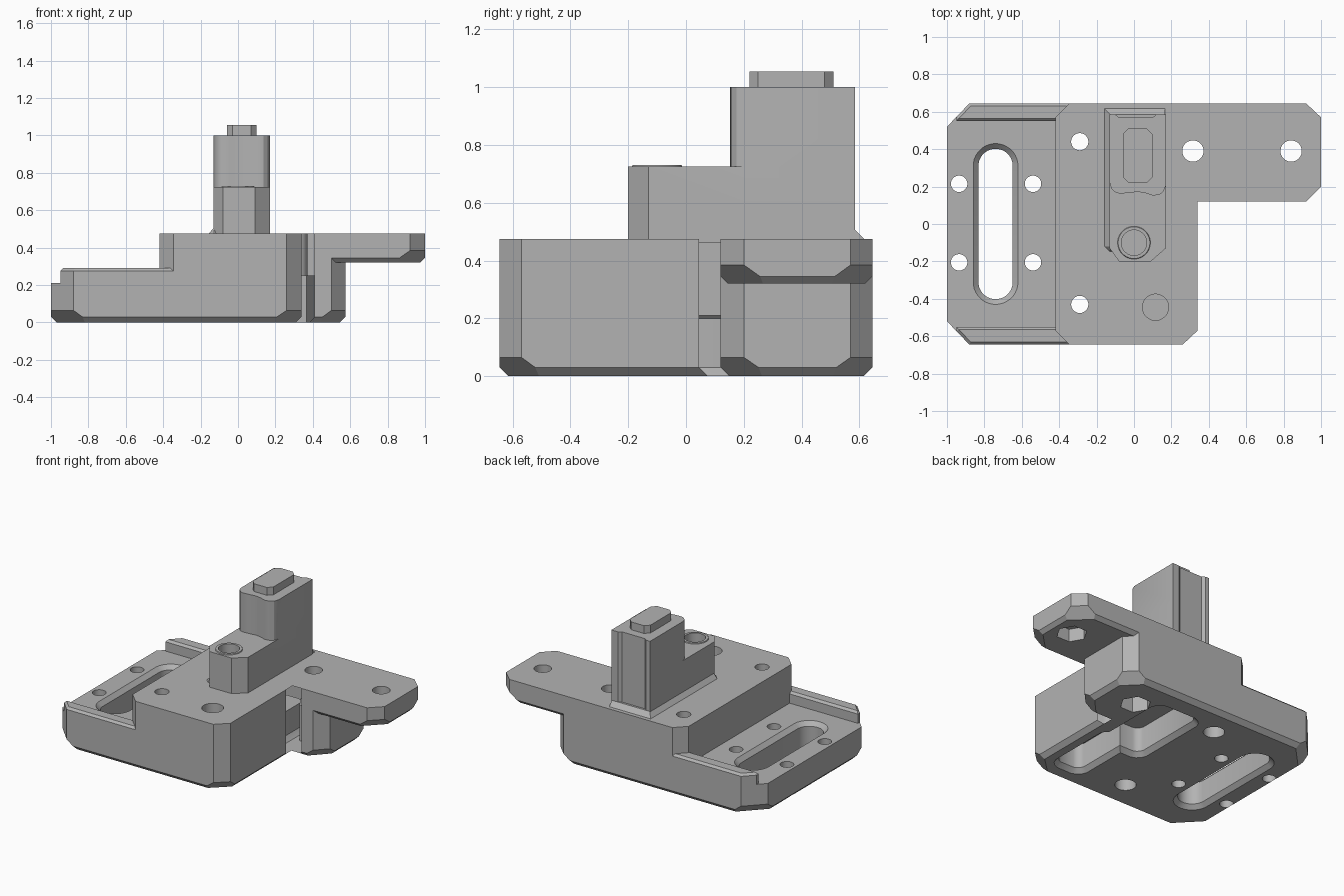
import bpy, bmesh
from math import cos, sin, pi
from mathutils import Vector

if "Cube" in bpy.data.objects:
    bpy.data.objects.remove(bpy.data.objects["Cube"], do_unlink=True)

GREY = (0.45, 0.45, 0.45, 1)
mat = bpy.data.materials.new("plain grey")
mat.use_nodes = True
mat.diffuse_color = GREY
mat.node_tree.nodes["Principled BSDF"].inputs["Base Color"].default_value = GREY


def finish(bm, name):
    bmesh.ops.recalc_face_normals(bm, faces=bm.faces)
    mesh = bpy.data.meshes.new(name)
    bm.to_mesh(mesh)
    bm.free()
    mesh.materials.append(mat)
    ob = bpy.data.objects.new(name, mesh)
    bpy.context.collection.objects.link(ob)
    return ob


def loft(name, rings):
    """Solid through a stack of (outline, z) rings."""
    bm = bmesh.new()
    loops = [[bm.verts.new((x, y, z)) for x, y in pts] for pts, z in rings]
    for a, b in zip(loops, loops[1:]):
        for i in range(len(a)):
            j = (i + 1) % len(a)
            bm.faces.new((a[i], a[j], b[j], b[i]))
    bm.faces.new(loops[0][::-1])
    bm.faces.new(loops[-1])
    return finish(bm, name)


def prism(name, pts, z0, z1, side=0, corner=0, top=0):
    """Convex counter-clockwise outline, with 45 degree chamfers below and above."""
    bm = bmesh.new()
    face = bm.faces.new([bm.verts.new((x, y, z0)) for x, y in pts])
    up = bmesh.ops.extrude_face_region(bm, geom=[face])["geom"]
    bmesh.ops.translate(bm, vec=(0, 0, z1 - z0),
                        verts=[v for v in up if isinstance(v, bmesh.types.BMVert)])
    for p, q in zip(pts, pts[1:] + pts[:1]):
        n = Vector((q[1] - p[1], p[0] - q[0], 0)).normalized()
        diagonal = min(abs(n.x), abs(n.y)) > 0.1
        cuts = [(z0, 1, corner if diagonal else side), (z1, -1, top)]
        for z, s, c in cuts:
            if c:
                geom = bm.verts[:] + bm.edges[:] + bm.faces[:]
                cut = bmesh.ops.bisect_plane(bm, geom=geom, plane_co=(p[0], p[1], z + s * c),
                                             plane_no=n - Vector((0, 0, s)), clear_outer=True)
                edges = [e for e in cut["geom_cut"] if isinstance(e, bmesh.types.BMEdge)]
                bmesh.ops.holes_fill(bm, edges=edges, sides=0)
    return finish(bm, name)


def rounded(cx, cy, hx, hy, r, n=8):
    """Rounded rectangle outline; hx = hy = r gives a circle."""
    out = []
    for k, (sx, sy) in enumerate([(1, 1), (-1, 1), (-1, -1), (1, -1)]):
        for i in range(n):
            a = (k + (i + 0.5) / n) * pi / 2
            out.append((cx + sx * (hx - r) + r * cos(a), cy + sy * (hy - r) + r * sin(a)))
    return out


def circle(cx, cy, r):
    return rounded(cx, cy, r, r, r)


def hexagon(cx, cy, r):
    return [(cx + r * cos(i * pi / 3), cy + r * sin(i * pi / 3)) for i in range(6)]


def combine(ob, others, operation):
    for other in others:
        mod = ob.modifiers.new("join", 'BOOLEAN')
        mod.operation, mod.solver, mod.object = operation, 'EXACT', other
        dg = bpy.context.evaluated_depsgraph_get()
        mesh = bpy.data.meshes.new_from_object(ob.evaluated_get(dg))
        ob.modifiers.clear()
        ob.data = mesh
        bpy.data.objects.remove(other, do_unlink=True)


# Base: low deck, raised block, side shoulder, inner corner and arm
base = prism("base_block", [(-1, -.52), (-.88, -.645), (.26, -.645), (.34, -.57), (.34, .645),
                            (-.88, .645), (-1, .52)], 0, .21, .03, .065)
raised = prism("raised", [(-.42, -.57), (-.345, -.645), (.26, -.645), (.34, -.57),
                          (.34, .645), (-.345, .645), (-.42, .57)], .1, .475)
shoulder = prism("shoulder", [(.1, .12), (.5, .12), (.575, .2), (.575, .57), (.5, .645),
                              (.1, .645)], 0, .475, .03, .065)
inner = prism("inner", [(.1, .045), (.34, .045), (.41, .12), (.41, .4), (.1, .4)],
              0, .475, .03, .03)
arm = prism("arm", [(.2, .12), (.92, .12), (1, .2), (1, .57), (.92, .645), (.2, .645)],
            .32, .475, .025, .065)
# Lips along both sides of the low deck
lip = [(-.95, .55), (-.3, .55), (-.3, .645), (-.88, .645), (-.95, .572)]
lips = [prism("lip", lip, .1, .29, top=.015),
        prism("lip", [(x, -y) for x, y in lip[::-1]], .1, .29, top=.015)]
combine(base, [raised, shoulder, inner, arm] + lips, 'UNION')

# Long slot, chamfered at both ends
slot = [(r, z) for r, z in [(.12, -.02), (.12, 0), (.092, .028), (.092, .182), (.12, .21), (.12, .3)]]
cutters = [loft("slot", [(rounded(-.74, 0, r, r + .31, r), z) for r, z in slot])]
# Screw holes
for x in (-.935, -.54):
    for y in (-.205, .215):
        cutters.append(loft("hole", [(circle(x, y, .044), -.1), (circle(x, y, .044), .4)]))
for y in (-.43, .44):
    steps = [(.068, -.1), (.068, .2), (.046, .2), (.046, .6)]
    cutters.append(loft("hole", [(circle(-.29, y, r), z) for r, z in steps]))
# Bolt holes with hexagonal nut seats underneath
for x, z0, z1 in ((.315, -.1, .25), (.84, .2, .41)):
    cutters.append(loft("bolt", [(circle(x, .39, .057), -.1), (circle(x, .39, .057), .6)]))
    cutters.append(loft("nut", [(hexagon(x, .39, .1), z0), (hexagon(x, .39, .1), z1)]))
# Blind hole in the raised block
cutters.append(loft("blind", [(circle(.115, -.445, .07), .36), (circle(.115, -.445, .07), .6)]))
# Stepped pocket underneath
for cx, cy, hx, hy in ((.03, .18, .16, .29), (.125, -.25, .1, .26)):
    flare = [(.03, -.02), (.03, 0), (0, .03), (0, .2)]
    cutters.append(loft("pocket", [(rounded(cx, cy, hx + g, hy + g, .06 + g, 4), z)
                                   for g, z in flare]))
combine(base, cutters, 'DIFFERENCE')

# Post: low front part and tall rear part with a shallow groove down its back
back = [(.17, .585), (.12, .585), (.1, .57), (-.08, .57), (-.1, .585), (-.13, .585)]
low = [(-.13, -.13), (-.08, -.2), (.09, -.2), (.17, -.13)] + back
wave = [(-.13, .22), (-.122, .192), (-.105, .172), (-.08, .163), (-.04, .165), (.02, .172),
        (.06, .166), (.1, .152), (.135, .156), (.158, .174), (.17, .205)]
post = loft("post", [(low, .46), (low, .725)])
tall = loft("tall", [(wave + back, .6), (wave + back, 1)])
combine(post, [tall], 'UNION')
ring = loft("post_socket_rim", [(circle(0, -.1, .09), .72), (circle(0, -.1, .085), .731)])
for ob in (post, ring):
    bore = [(circle(0, -.1, .068), .62), (circle(0, -.1, .068), .8)]
    combine(ob, [loft("bore", bore)], 'DIFFERENCE')

# Sloped foot along the left and rear of the post
foot = loft("post_foot", [
    ([(-.16, -.12), (-.13, -.15), (.165, -.1), (.165, .62), (-.16, .62)], .472),
    ([(-.128, -.12), (-.125, -.13), (.165, -.1), (.165, .585), (-.128, .585)], .507)])

# Key on top of the post
key = prism("top_key", [(-.03, .22), (.07, .22), (.1, .25), (.1, .48), (.07, .51),
                        (-.03, .51), (-.06, .48), (-.06, .25)], .99, 1.055)

# Smooth the round walls, keep the edges crisp
bpy.ops.object.select_all(action='DESELECT')
for ob in (base, post, ring, foot, key):
    ob.select_set(True)
bpy.context.view_layer.objects.active = base
bpy.ops.object.shade_smooth_by_angle()
